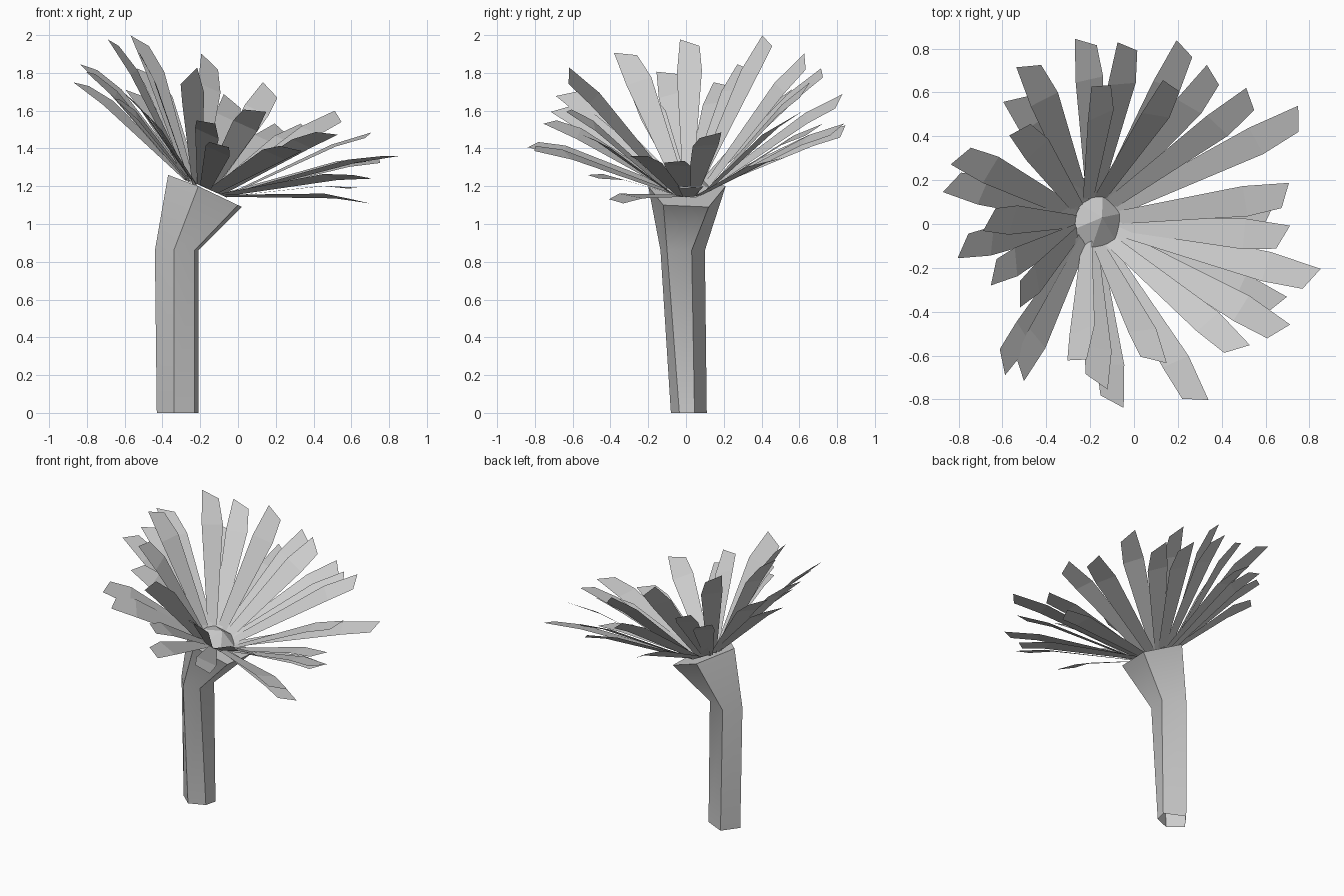
import bpy, bmesh, math
from mathutils import Vector

if "Cube" in bpy.data.objects:
    bpy.data.objects.remove(bpy.data.objects["Cube"])

CENTER = Vector((-0.17, 0.01, 1.19))
AXIS = Vector((0.41, 0.0, 0.91)).normalized()   # flower head leans to +x
SIDE = Vector((0, 1, 0))
FWD = SIDE.cross(AXIS).normalized()


def make_object(name, bm):
    me = bpy.data.meshes.new(name)
    bm.to_mesh(me)
    bm.free()
    ob = bpy.data.objects.new(name, me)
    bpy.context.collection.objects.link(ob)
    return ob


# Stem: three five-sided rings, open at the foot, flaring into the tilted cup
rings = [
    [(-.43, 0, 0), (-.34, -.08, 0), (-.23, -.035, 0), (-.21, .045, 0), (-.35, .11, 0)],
    [(-.44, -.01, .86), (-.34, -.135, .86), (-.23, -.10, .86), (-.21, .03, .86), (-.36, .10, .86)],
    [(-.37, -.02, 1.26), (-.21, -.20, 1.20), (0, -.12, 1.10), (.02, .12, 1.09), (-.23, .21, 1.20)],
]
bm = bmesh.new()
loops = [[bm.verts.new(p) for p in ring] for ring in rings]
for lo, hi in zip(loops, loops[1:]):
    for i in range(5):
        j = (i + 1) % 5
        bm.faces.new((lo[i], lo[j], hi[j], hi[i]))
bm.faces.new(loops[-1])
stem = make_object("stem", bm)
bpy.context.view_layer.objects.active = stem
stem.select_set(True)
bpy.ops.object.shade_smooth_by_angle(angle=math.radians(46))
stem.select_set(False)

# Flower centre: low faceted dome
bm = bmesh.new()
ring = []
for i in range(6):
    a = math.tau * i / 6 + 0.3
    ring.append(bm.verts.new(CENTER + FWD * 0.13 * math.cos(a) + SIDE * 0.13 * math.sin(a)))
apex = bm.verts.new(CENTER + AXIS * 0.06 + SIDE * 0.02)
for i in range(6):
    bm.faces.new((ring[i], ring[(i + 1) % 6], apex))
make_object("flower_centre", bm)

# Petals: tip positions of the blades, clockwise from the back
tips = [
    (-.22, .83, 1.49), (-.15, .63, 1.86), (-.03, .81, 1.65), (.23, .80, 1.50),
    (.17, .63, 1.71), (.36, .68, 1.50), (.53, .57, 1.57), (.75, .48, 1.34),
    (.69, .13, 1.47), (.61, .03, 1.19), (.68, -.06, 1.33), (.81, -.25, 1.36),
    (.65, -.37, 1.12), (.66, -.49, 1.25), (.47, -.57, 1.48), (.28, -.80, 1.40),
    (.09, -.62, 1.60), (-.10, -.81, 1.42), (-.17, -.72, 1.54), (-.26, -.62, 1.785),
    (-.60, -.63, 1.69), (-.52, -.66, 1.61), (-.52, -.32, 1.90), (-.64, -.22, 1.66),
    (-.78, -.10, 1.80), (-.66, .02, 1.96), (-.83, .19, 1.74), (-.79, .31, 1.83),
    (-.52, .43, 1.97), (-.54, .57, 1.69), (-.48, .72, 1.80),
]
EDGE_ON = 19   # the one front blade that is turned nearly on edge
bm = bmesh.new()
for k, tip in enumerate(map(Vector, tips)):
    out = tip - CENTER
    out -= AXIS * out.dot(AXIS)
    base = CENTER + out.normalized() * 0.11
    along = tip - base
    unit = along.normalized()
    across = AXIS.cross(along).normalized()
    normal = unit.cross(across)
    # blades on the raised side are twisted a little outwards
    twist = math.radians(-70 if k == EDGE_ON else 18 if tip.x < -0.45 else 0)
    across = across * math.cos(twist) - normal * math.sin(twist)
    pairs = []
    for t, w, slant, lift in ((0, .03, 0, 0), (.77, .07, 0, .022), (1, .055, .028, 0)):
        p = base + along * t + normal * lift
        pairs.append((bm.verts.new(p - across * w - unit * slant),
                      bm.verts.new(p + across * w + unit * slant)))
    for (a, b), (c, d) in zip(pairs, pairs[1:]):
        bm.faces.new((a, c, d, b))
make_object("petals", bm)
